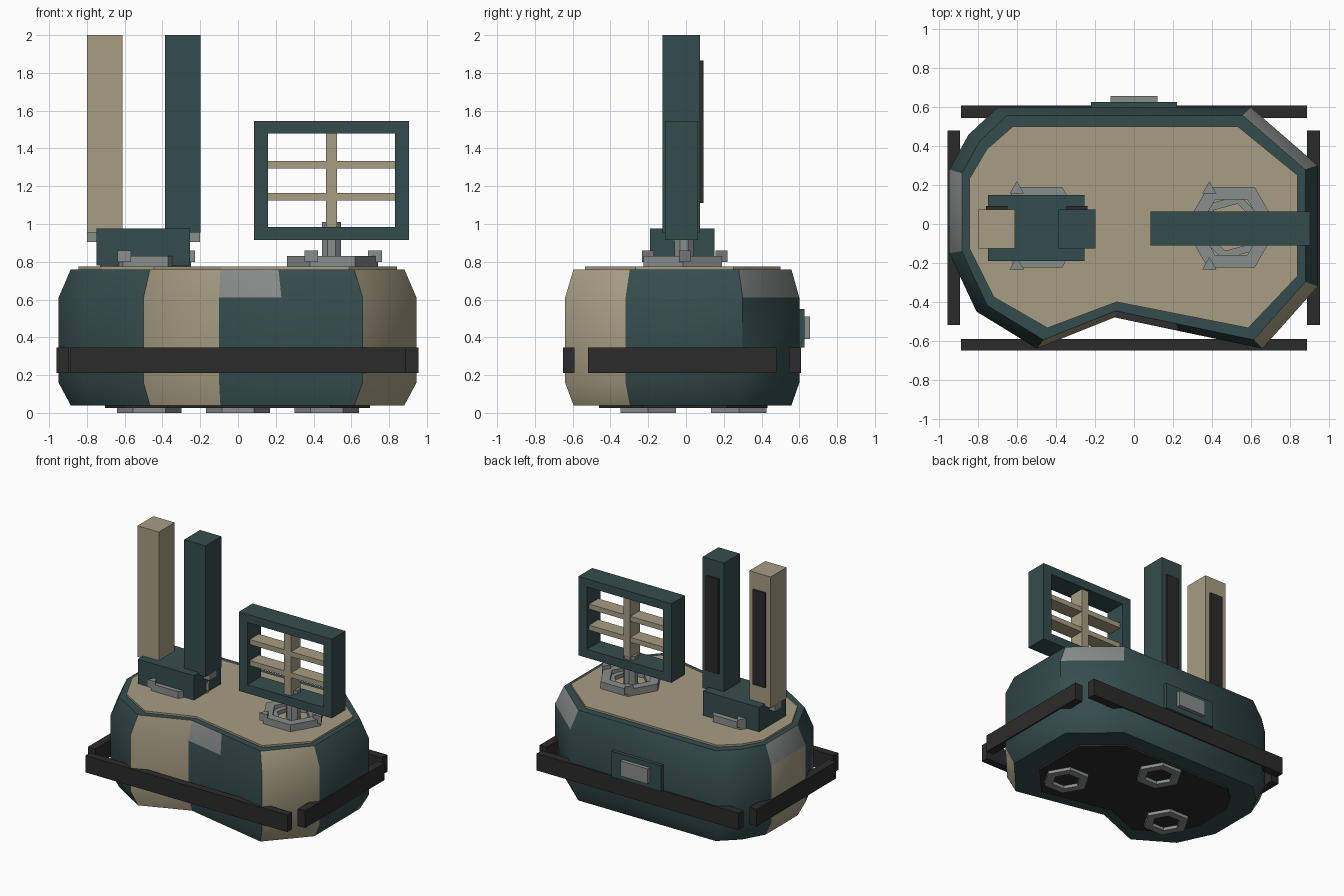
import bpy, bmesh, math
from mathutils import Vector

cube = bpy.data.objects.get("Cube")
if cube:
    bpy.data.objects.remove(cube)


def material(name, rgb):
    m = bpy.data.materials.new(name)
    m.use_nodes = True
    m.diffuse_color = (*rgb, 1)
    m.node_tree.nodes["Principled BSDF"].inputs["Base Color"].default_value = (*rgb, 1)
    return m


TEAL = material("dark teal", (0.036, 0.073, 0.075))
TAN = material("tan", (0.39, 0.34, 0.23))
GREY = material("metal grey", (0.25, 0.27, 0.265))
DARK = material("charcoal", (0.024, 0.024, 0.024))


def finish(bm, name, mats):
    bmesh.ops.recalc_face_normals(bm, faces=bm.faces)
    mesh = bpy.data.meshes.new(name)
    bm.to_mesh(mesh)
    bm.free()
    for m in mats:
        mesh.materials.append(m)
    ob = bpy.data.objects.new(name, mesh)
    bpy.context.collection.objects.link(ob)
    return ob


def box(name, x, y, z, mat):
    """Box from (min, max) pairs on each axis."""
    bm = bmesh.new()
    bmesh.ops.create_cube(bm, size=1)
    for v in bm.verts:
        v.co = Vector([(a + b) / 2 + c * (b - a) for (a, b), c in zip((x, y, z), v.co)])
    return finish(bm, name, [mat])


def loft(name, outline, levels, mats, rule=lambda row, seg: 0):
    """Stack scaled copies of an outline; levels are (z, x scale, y scale)."""
    bm = bmesh.new()
    rings = [[bm.verts.new((x * sx, y * sy, z)) for x, y in outline] for z, sx, sy in levels]
    n = len(outline)
    for r, (lo, hi) in enumerate(zip(rings, rings[1:])):
        for i in range(n):
            j = (i + 1) % n
            f = bm.faces.new((lo[i], lo[j], hi[j], hi[i]))
            f.material_index = rule(r, i)
    bm.faces.new(rings[0][::-1])
    bm.faces.new(rings[-1])
    return finish(bm, name, mats)


def ring(name, x, y, z, outer, inner, sides, mat, turn=0):
    """Flat polygonal ring with a through hole."""
    bm = bmesh.new()
    loops = []
    for r, h in ((outer, z[0]), (outer, z[1]), (inner, z[1]), (inner, z[0])):
        loops.append([bm.verts.new((x + r * math.cos(turn + k * math.tau / sides),
                                    y + r * math.sin(turn + k * math.tau / sides), h))
                      for k in range(sides)])
    for a, b in zip(loops, loops[1:] + loops[:1]):
        for k in range(sides):
            j = (k + 1) % sides
            bm.faces.new((a[k], a[j], b[j], b[k]))
    return finish(bm, name, [mat])


def prism(name, x, y, z, radius, sides, mat, turn=0):
    pts = [(x + radius * math.cos(turn + k * math.tau / sides),
            y + radius * math.sin(turn + k * math.tau / sides)) for k in range(sides)]
    return loft(name, pts, [(z[0], 1, 1), (z[1], 1, 1)], [mat])


# Hull: notched outline with bevelled top and bottom, painted by wall panel
OUTLINE = [(-0.5, -0.64), (-0.1, -0.48), (0.23, -0.55), (0.66, -0.64), (0.945, -0.32),
           (0.945, 0.3), (0.6, 0.6), (-0.7, 0.6), (-0.85, 0.46), (-0.95, 0.28),
           (-0.95, -0.15), (-0.81, -0.45)]
TAN_PANELS = (0, 3, 9)
GREY_PANELS = (1, 5, 9)


def hull_paint(row, seg):
    if row == 2 and seg in GREY_PANELS:
        return 2
    return 1 if seg in TAN_PANELS else 0


hull = loft("hull", OUTLINE,
            [(0.04, 0.932, 0.93), (0.16, 1, 1), (0.61, 1, 1), (0.76, 0.932, 0.93)],
            [TEAL, TAN, GREY], hull_paint)
bpy.ops.object.select_all(action='DESELECT')
hull.select_set(True)
bpy.context.view_layer.objects.active = hull
bpy.ops.object.shade_smooth_by_angle(angle=math.radians(45))

loft("deck_plate", OUTLINE, [(0.755, 0.89, 0.835), (0.775, 0.89, 0.835)], [TAN])
loft("bottom_plate", OUTLINE, [(0.025, 0.74, 0.72), (0.045, 0.74, 0.72)], [DARK])

# Hexagonal feet
for i, (x, y) in enumerate([(-0.47, -0.2), (0.47, -0.2), (0, 0.28)]):
    ring(f"foot_{i + 1}", x, y, (0, 0.03), 0.17, 0.105, 6, GREY)

# Bumper bars
BAR_Z = (0.21, 0.345)
box("front_bumper", (-0.89, 0.89), (-0.65, -0.59), BAR_Z, DARK)
box("back_bumper", (-0.89, 0.89), (0.545, 0.61), BAR_Z, DARK)
box("left_bumper", (0.89, 0.955), (-0.52, 0.48), BAR_Z, DARK)
box("right_bumper", (-0.96, -0.895), (-0.52, 0.48), BAR_Z, DARK)

# Back hatch
box("hatch_frame", (-0.22, 0.22), (0.56, 0.627), (0.345, 0.55), TEAL)
box("hatch_panel", (-0.12, 0.12), (0.6, 0.657), (0.39, 0.51), GREY)

# Turntable mounts with three clamps each
for side, cx in (("right", -0.49), ("left", 0.5)):
    cy = -0.017
    ring(f"{side}_mount_ring", cx, cy, (0.765, 0.83), 0.24, 0.165, 6, GREY)
    ring(f"{side}_mount_inner_ring", cx, cy, (0.765, 0.805), 0.17, 0.125, 6, GREY, math.radians(15))
    for k in range(3):
        a = k * math.tau / 3
        prism(f"{side}_mount_clamp_{k + 1}", cx + 0.225 * math.cos(a), cy + 0.225 * math.sin(a),
              (0.8, 0.86), 0.042, 3, GREY, math.pi / 2)

# Twin towers on a pivot block
box("tower_base", (-0.75, -0.255), (-0.19, 0.15), (0.78, 0.975), TEAL)
box("tower_axle", (-0.8, -0.2), (-0.07, 0.02), (0.905, 0.96), GREY)
for name, x, mat in (("right", -0.705, TAN), ("left", -0.293, TEAL)):
    box(f"{name}_tower", (x - 0.094, x + 0.094), (-0.125, 0.075), (0.955, 2), mat)
    box(f"{name}_tower_strip", (x - 0.055, x + 0.055), (0.07, 0.092), (1.11, 1.865), DARK)

# Framed grille on a post
prism("grille_post", 0.495, -0.01, (0.77, 1.01), 0.055, 8, GREY, math.pi / 8)
FRAME_Y = (-0.11, 0.063)
box("grille_frame_bottom", (0.085, 0.905), FRAME_Y, (0.915, 0.983), TEAL)
box("grille_frame_top", (0.085, 0.905), FRAME_Y, (1.48, 1.545), TEAL)
box("grille_frame_right", (0.085, 0.16), FRAME_Y, (0.983, 1.48), TEAL)
box("grille_frame_left", (0.83, 0.905), FRAME_Y, (0.983, 1.48), TEAL)
box("grille_upright", (0.465, 0.525), (-0.085, 0.04), (0.983, 1.48), TAN)
for i, z in enumerate((1.145, 1.313)):
    box(f"grille_bar_{i + 1}", (0.16, 0.83), (-0.08, 0.035), (z - 0.02, z + 0.02), TAN)
